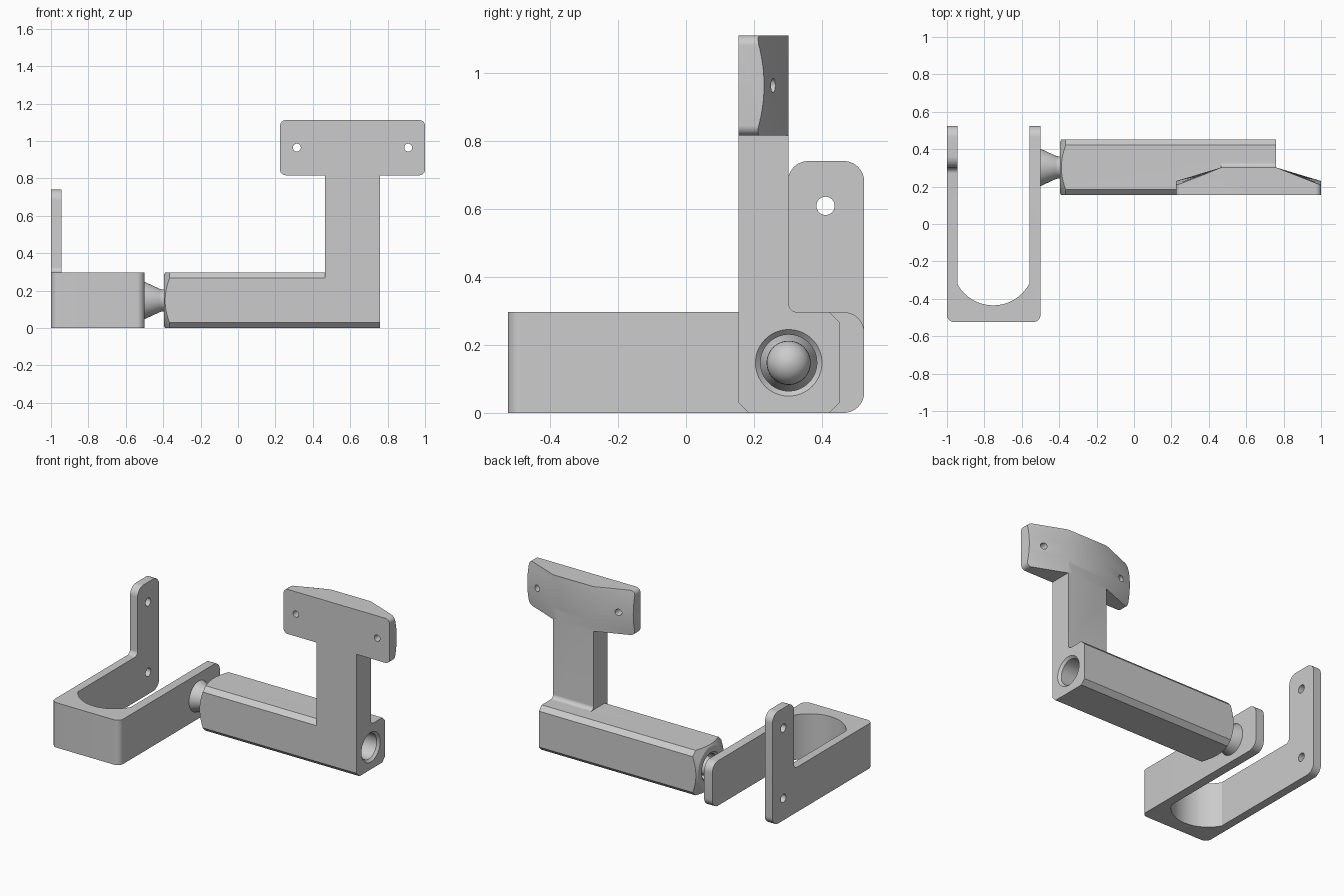
import bpy, bmesh
from math import sin, cos, pi, tan, asin
from mathutils import Vector

if "Cube" in bpy.data.objects:
    bpy.data.objects.remove(bpy.data.objects["Cube"])

GREY = (0.6, 0.6, 0.6, 1)
grey = bpy.data.materials.new("plain grey")
grey.use_nodes = True
grey.diffuse_color = GREY
grey.node_tree.nodes["Principled BSDF"].inputs["Base Color"].default_value = GREY


def loft(name, rings):
    """Skin equal-length rings of points and cap both ends."""
    bm = bmesh.new()
    loops = [[bm.verts.new(p) for p in ring] for ring in rings]
    n = len(loops[0])
    for a, b in zip(loops, loops[1:]):
        for i in range(n):
            j = (i + 1) % n
            bm.faces.new((a[i], a[j], b[j], b[i]))
    bm.faces.new(loops[0][::-1])
    bm.faces.new(loops[-1])
    bmesh.ops.recalc_face_normals(bm, faces=bm.faces)
    mesh = bpy.data.meshes.new(name)
    bm.to_mesh(mesh)
    bm.free()
    mesh.materials.append(grey)
    obj = bpy.data.objects.new(name, mesh)
    bpy.context.collection.objects.link(obj)
    return obj


def rounded(corners, steps=8):
    """Polygon from (a, b, radius) corners, convex or concave."""
    out = []
    for i, (a, b, r) in enumerate(corners):
        p = Vector((a, b))
        if r == 0:
            out.append(p)
            continue
        u = (Vector(corners[i - 1][:2]) - p).normalized()
        v = (Vector(corners[(i + 1) % len(corners)][:2]) - p).normalized()
        half = u.angle(v) / 2
        c = p + (u + v).normalized() * (r / sin(half))
        start = p + u * (r / tan(half)) - c
        end = p + v * (r / tan(half)) - c
        for k in range(steps + 1):
            spoke = start.lerp(end, k / steps)
            out.append(c + spoke.normalized() * r)
    return out


def prism(name, poly, axis, lo, hi):
    """Extrude a 2D polygon along x, y or z."""
    place = {"x": lambda p, h: (h, p[0], p[1]),
             "y": lambda p, h: (p[0], h, p[1]),
             "z": lambda p, h: (p[0], p[1], h)}[axis]
    return loft(name, [[place(p, h) for p in poly] for h in (lo, hi)])


def circle(a, b, r, n=32):
    return [(a + r * cos(2 * pi * i / n), b + r * sin(2 * pi * i / n)) for i in range(n)]


AXIS_Y, AXIS_Z = 0.3025, 0.1475


def revolve(name, profile):
    """Turn (x, radius) points about the barrel axis."""
    return loft(name, [[(x, *p) for p in circle(AXIS_Y, AXIS_Z, r, 64)] for x, r in profile])


def combine(target, tool, operation):
    mod = target.modifiers.new("cut", "BOOLEAN")
    mod.operation, mod.solver, mod.object = operation, "EXACT", tool
    bpy.ops.object.select_all(action="DESELECT")
    bpy.context.view_layer.objects.active = target
    target.select_set(True)
    bpy.ops.object.modifier_apply(modifier=mod.name)
    bpy.data.objects.remove(tool)


def smooth(obj):
    bpy.ops.object.select_all(action="DESELECT")
    bpy.context.view_layer.objects.active = obj
    obj.select_set(True)
    bpy.ops.object.shade_smooth_by_angle(angle=0.45)


# U-shaped bracket: plan outline with a curved inner end
MID, SPAN, R, CY = -0.7525, 0.1925, 0.2186, -0.2164
sweep = asin(SPAN / R)
inner = [(MID + R * sin(sweep * k / 12), CY - R * cos(sweep * k / 12)) for k in range(12, -13, -1)]
outer = rounded([(-1, 0.6, 0), (-1, -0.525, 0.04), (-0.5, -0.525, 0.04), (-0.5, 0.6, 0)])
plan = outer + [(MID + SPAN, 0.6)] + inner + [(MID - SPAN, 0.6)]
bracket = prism("u_bracket", plan, "z", -0.1, 0.9)

# Side shape of the bracket: a low arm, and a tall tab on the right
low = rounded([(-0.6, 0, 0), (0.525, 0, 0.06), (0.525, 0.297, 0.06), (-0.6, 0.297, 0)])
tall = rounded([(-0.6, 0, 0), (0.525, 0, 0.06), (0.525, 0.742, 0.06),
                (0.3, 0.742, 0.06), (0.3, 0.297, 0.03), (-0.6, 0.297, 0)])
side = prism("side_shape", low, "x", -0.85, -0.4)
combine(side, prism("tab_shape", tall, "x", -1.1, -0.85), "UNION")
combine(bracket, side, "INTERSECT")
for z in (0.61, 0.145):
    combine(bracket, prism("tab_hole", circle(0.411, z, 0.027), "x", -1.1, -0.85), "DIFFERENCE")
smooth(bracket)

# Flared stem with a ball end inside the barrel
stem = [(-0.52, 0.1), (-0.5, 0.1), (-0.42, 0.063), (-0.408, 0.059), (-0.395, 0.058), (-0.36, 0.058)]
stem += [(-0.33 - 0.065 * cos(a), 0.065 * sin(a)) for a in (pi * k / 16 for k in range(6, 16))]
stem.append((-0.265, 0.001))
smooth(revolve("ball_stem", stem))

# Chamfered barrel with a coned left end
C, TOP = 0.03, 0.297
F, B = 0.155, 0.452
section = [(F + C, 0), (B - C, 0), (B, C), (B, TOP - C), (B - C, TOP), (F + C, TOP), (F, TOP - C), (F, C)]
arm = prism("arm_and_head", section, "x", -0.5, 0.76)
combine(arm, revolve("end_cone", [(-0.395, 0.138), (-0.355, 0.21), (0.9, 0.3)]), "INTERSECT")

# Upright post with a small fillet behind its foot
post = rounded([(F, 0.05, 0), (0.34, 0.05, 0), (0.34, TOP, 0), (0.302, TOP, 0.026), (0.302, 0.9, 0), (F, 0.9, 0)])
combine(arm, prism("post", post, "x", 0.465, 0.76), "UNION")

# Head plate: rounded front outline, tapered wings with bowed ends
X0, X1, Z0, Z1 = 0.225, 1.0, 0.817, 1.112
outline = rounded([(X0, Z0, 0.03), (X1, Z0, 0.03), (X1, Z1, 0.03), (X0, Z1, 0.03)])
head = prism("head", outline, "y", F, 0.4)
rings = []
for k in range(-8, 9):
    t = k / 8 * 1.1
    drop = (0.072 + 0.024 * t * t) * 1.1
    z = (Z0 + Z1) / 2 + t * (Z1 - Z0) / 2
    rings.append([(x, y, z) for x, y in ((0.201, 0.1), (1.024, 0.1), (1.024, 0.302 - drop),
                                         (0.76, 0.302), (0.465, 0.302), (0.201, 0.302 - drop))])
combine(head, loft("wing_shape", rings), "INTERSECT")
combine(arm, head, "UNION")

# Bore along the barrel and screw holes in the head
combine(arm, revolve("bore", [(-0.42, 0.123), (-0.38, 0.083), (0.745, 0.083), (0.785, 0.123)]), "DIFFERENCE")
for x in (0.315, 0.91):
    combine(arm, prism("screw_hole", circle(x, 0.965, 0.021), "y", 0, 0.5), "DIFFERENCE")
smooth(arm)
